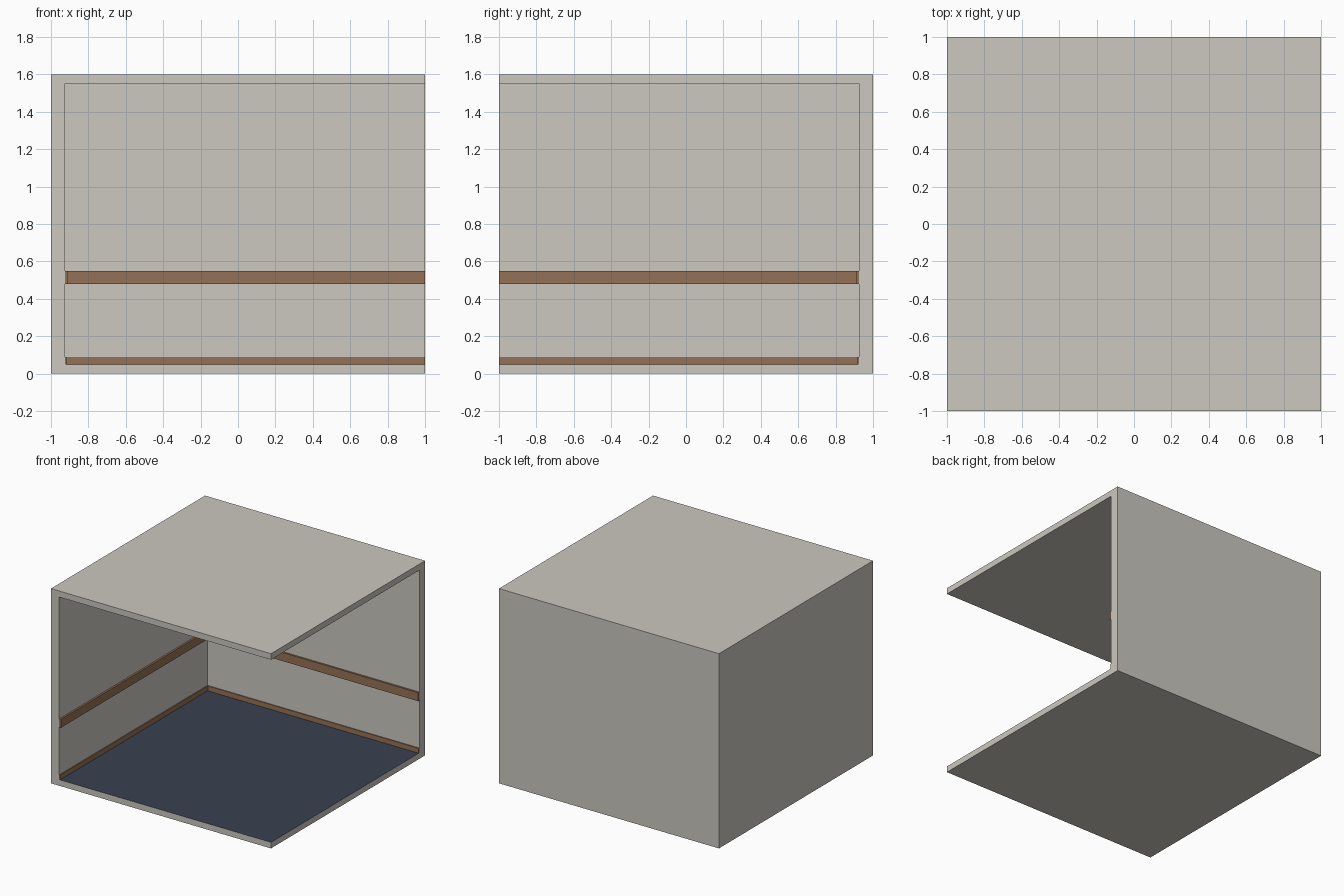
import bpy

cube = bpy.data.objects.get("Cube")
if cube:
    bpy.data.objects.remove(cube, do_unlink=True)


def material(name, rgb):
    mat = bpy.data.materials.new(name)
    mat.use_nodes = True
    mat.diffuse_color = (*rgb, 1)
    mat.node_tree.nodes["Principled BSDF"].inputs["Base Color"].default_value = (*rgb, 1)
    return mat


plaster = material("warm grey plaster", (0.60, 0.58, 0.53))
wood = material("brown wood", (0.30, 0.165, 0.09))
carpet = material("dark blue carpet", (0.04, 0.053, 0.08))


def box(name, low, high, mat):
    """Axis-aligned box between two corners."""
    bpy.ops.mesh.primitive_cube_add(size=1)
    obj = bpy.context.object
    obj.name = obj.data.name = name
    for v in obj.data.vertices:
        v.co = [h if c > 0 else l for c, l, h in zip(v.co, low, high)]
    obj.data.materials.append(mat)
    return obj


HEIGHT, SLAB, WALL = 1.6, 0.05, 0.925
TOP = HEIGHT - SLAB

# Floor slab with a carpeted upper face
floor = box("floor", (-1, -1, 0), (1, 1, SLAB), plaster)
floor.data.materials.append(carpet)
for face in floor.data.polygons:
    if face.normal.z > 0.5:
        face.material_index = 1

# Ceiling and the two walls; the front and the +x side stay open
box("ceiling", (-1, -1, TOP), (1, 1, HEIGHT), plaster)
box("side_wall", (-1, -1, SLAB), (-WALL, 1, TOP), plaster)
box("back_wall", (-WALL, WALL, SLAB), (1, 1, TOP), plaster)

# Wooden trim running along both walls
for name, bottom, top, depth in (("baseboard", SLAB, 0.09, 0.008),
                                 ("chair_rail", 0.48, 0.55, 0.015)):
    inner = WALL - depth
    box("side_" + name, (-WALL, -1, bottom), (-inner, WALL, top), wood)
    box("back_" + name, (-inner, inner, bottom), (1, WALL, top), wood)
